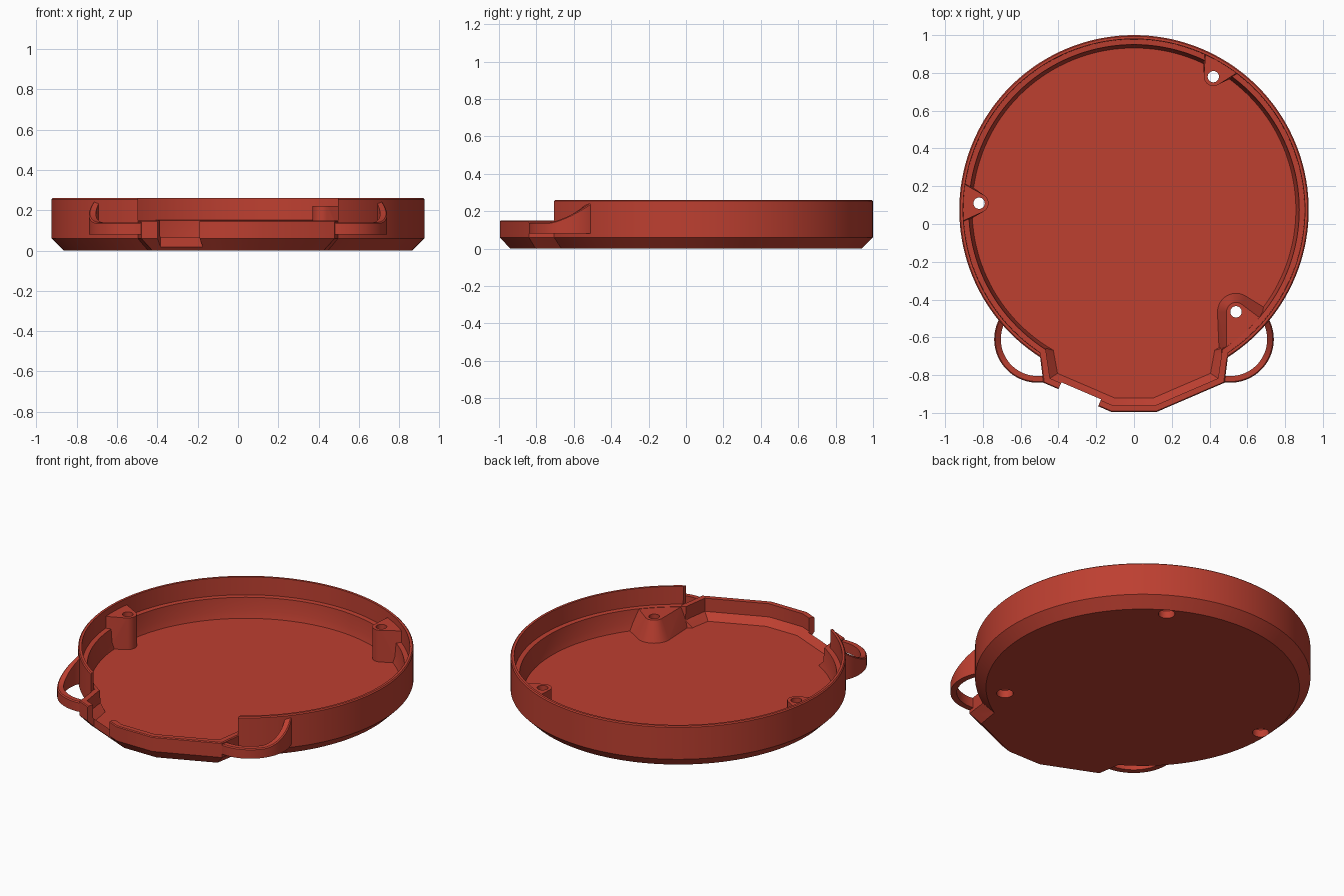
import bpy, bmesh, math
from mathutils import Vector

if "Cube" in bpy.data.objects:
    bpy.data.objects.remove(bpy.data.objects["Cube"])

red = bpy.data.materials.new("brick_red")
red.diffuse_color = (0.51, 0.05, 0.03, 1)
red.use_nodes = True
red.node_tree.nodes["Principled BSDF"].inputs["Base Color"].default_value = red.diffuse_color
CY, SEG = 0.075, 144          # dish centre in y, roundness


def finish(name, bm):
    bmesh.ops.recalc_face_normals(bm, faces=bm.faces)
    me = bpy.data.meshes.new(name)
    bm.to_mesh(me)
    bm.free()
    me.materials.append(red)
    ob = bpy.data.objects.new(name, me)
    bpy.context.collection.objects.link(ob)
    return ob


def loft(name, layers, closed=False):
    """Solid through rings of 3D points; ends capped unless closed."""
    bm = bmesh.new()
    rings = [[bm.verts.new(p) for p in ring] for ring in layers]
    n = len(rings[0])
    for a, b in zip(rings, rings[1:]):
        for i in range(n):
            j = (i + 1) % n
            bm.faces.new((a[i], a[j], b[j], b[i]))
    bm.faces.new(rings[0])
    bm.faces.new(rings[-1])
    return finish(name, bm)


def hull(name, points):
    bm = bmesh.new()
    for p in points:
        bm.verts.new(p)
    res = bmesh.ops.convex_hull(bm, input=bm.verts)
    junk = {g for g in res["geom_interior"] + res["geom_unused"]
            if isinstance(g, bmesh.types.BMVert)}
    bmesh.ops.delete(bm, geom=list(junk), context='VERTS')
    bmesh.ops.dissolve_limit(bm, angle_limit=0.01, verts=bm.verts, edges=bm.edges)
    return finish(name, bm)


def circle(cx, cy, r, z, n=32):
    return [(cx + r * math.cos(2 * math.pi * i / n),
             cy + r * math.sin(2 * math.pi * i / n), z) for i in range(n)]


def turned(name, profile, cx=0, cy=CY, n=SEG):
    return loft(name, [circle(cx, cy, r, z, n) for r, z in profile])


def snout(d, z, back):
    """Front spout outline, inset by d."""
    half = [(0.12 - 0.206 * d, -0.995 + d), (0.48 - d, -0.84 + 0.657 * d),
            (0.50 - d, -0.68), (0.50 - d, back)]
    return [(x, y, z) for x, y in half] + [(-x, y, z) for x, y in reversed(half)]


def combine(target, other, op):
    other.hide_render = True
    m = target.modifiers.new(op, 'BOOLEAN')
    m.operation, m.solver, m.object = op, 'EXACT', other
    bpy.context.view_layer.objects.active = target
    bpy.ops.object.modifier_apply(modifier=m.name)
    bpy.data.objects.remove(other, do_unlink=True)


# round dish with chamfered foot, joined with the angular front spout
dish = turned("dish_body", [(0.865, 0), (0.925, 0.06), (0.925, 0.254), (0.919, 0.26)])
combine(dish, loft("spout", [snout(0.055, 0, -0.5), snout(0, 0.06, -0.5),
                             snout(0, 0.145, -0.5), snout(0.005, 0.15, -0.5)]), 'UNION')

# stepped interior and spout channel
combine(dish, turned("dish_cavity", [(0.857, 0.03), (0.868, 0.07), (0.875, 0.15),
                                     (0.903, 0.152), (0.909, 0.5)]), 'DIFFERENCE')
combine(dish, loft("spout_cavity", [snout(0.075, 0.03, -0.55), snout(0.035, 0.07, -0.55),
                                    snout(0.035, 0.5, -0.55)]), 'DIFFERENCE')

# rim opening above the spout
box = [(-0.495, -1.2), (0.495, -1.2), (0.495, -0.5), (-0.495, -0.5)]
combine(dish, loft("rim_opening", [[(x, y, z) for x, y in box] for z in (0.15, 0.5)]),
        'DIFFERENCE')

# notch through the slanted left wall of the spout
inward = Vector((0.395, 0.918))
p, q = Vector((-0.40, -0.875)), Vector((-0.19, -0.965))
corners = [p + inward * 0.04, q + inward * 0.04, q - inward * 0.1, p - inward * 0.1]
combine(dish, loft("notch", [[(c.x, c.y, z) for c in corners] for z in (-0.1, 0.5)]),
        'DIFFERENCE')

# two tall screw bosses that taper into the wall
bosses = [(0.42, 0.78), (-0.82, 0.11)]
for bx, by in bosses:
    a = math.atan2(by - CY, bx)
    pts = []
    for z in (0.02, 0.222):
        r = 0.885 if z < 0.1 else 0.914
        pts += circle(bx, by, 0.05, z)
        pts += [(r * math.cos(a + t), CY + r * math.sin(a + t), z)
                for t in (-0.11, -0.05, 0, 0.05, 0.11)]
    combine(dish, hull("screw_boss", pts), 'UNION')

# low flared boss beside the spout
low = (0.54, -0.465)
flared = circle(*low, 0.10, 0.025) + circle(*low, 0.05, 0.148)
flared += [(0.45, -0.70, 0.025), (0.58, -0.58, 0.025), (0.69, -0.44, 0.025),
           (0.49, -0.69, 0.148), (0.60, -0.60, 0.148), (0.67, -0.50, 0.148)]
combine(dish, hull("flared_boss", flared), 'UNION')

# screw holes, countersunk from below
for bx, by in bosses + [low]:
    combine(dish, turned("screw_hole", [(0.046, -0.1), (0.046, 0.045), (0.03, 0.065),
                                        (0.03, 0.5)], bx, by, 32), 'DIFFERENCE')

# side loops: flat strips that sweep up to the rim
def loop(side):
    rings = []
    for i in range(41):
        a = math.radians(-102 + 129 * i / 40)
        y_mid = -0.61 + 0.23 * math.sin(a)
        t = min(1, max(0, (y_mid + 0.74) / 0.235))
        top = 0.14 + 0.105 * t ** 1.5
        rings.append([(side * (0.51 + r * math.cos(a)), -0.61 + r * math.sin(a), z)
                      for r, z in ((0.195, 0.08), (0.23, 0.08), (0.23, top - 0.006),
                                   (0.224, top), (0.195, top))])
    return loft("side_loop", rings)


for side in (-1, 1):
    combine(dish, loop(side), 'UNION')

bpy.ops.object.select_all(action='DESELECT')
dish.select_set(True)
bpy.context.view_layer.objects.active = dish
bpy.ops.object.shade_smooth_by_angle(angle=math.radians(25))
